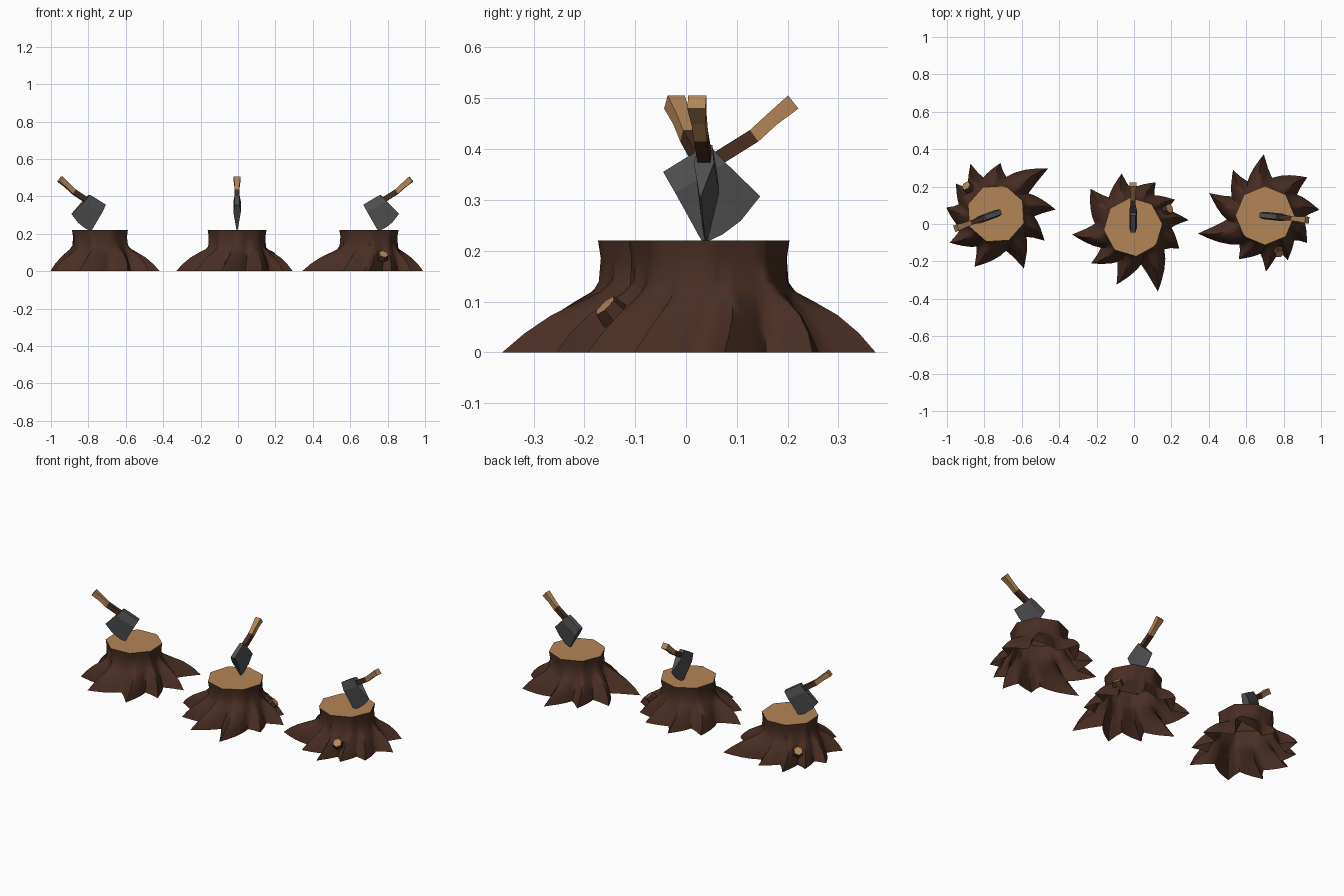
import bpy, bmesh, math
from mathutils import Vector, Matrix

if "Cube" in bpy.data.objects:
    bpy.data.objects.remove(bpy.data.objects["Cube"])


def material(name, color):
    m = bpy.data.materials.new(name)
    m.diffuse_color = (*color, 1)
    m.use_nodes = True
    m.node_tree.nodes["Principled BSDF"].inputs["Base Color"].default_value = m.diffuse_color
    return m


BARK = material("bark_brown", (0.066, 0.027, 0.0165))
WOOD = material("cut_wood", (0.45, 0.235, 0.095))
STEEL = material("dark_steel", (0.082, 0.082, 0.084))

# Three identical stumps with axes: x, y, turn in degrees
PLACES = [(-0.738, 0.055, 110), (-0.005, -0.016, 0), (0.70, 0.045, -96)]


def finish(name, bm, mats, smooth=None):
    """Turn the bmesh into one object on each of the three places."""
    bmesh.ops.recalc_face_normals(bm, faces=bm.faces)
    mesh = bpy.data.meshes.new(name)
    bm.to_mesh(mesh)
    bm.free()
    for m in mats:
        mesh.materials.append(m)
    for i, (x, y, turn) in enumerate(PLACES):
        ob = bpy.data.objects.new(f"{name}_{i + 1}", mesh)
        bpy.context.collection.objects.link(ob)
        ob.matrix_world = Matrix.Translation((x, y, 0)) @ Matrix.Rotation(math.radians(turn), 4, 'Z')
        if smooth and i == 0:
            bpy.ops.object.select_all(action='DESELECT')
            ob.select_set(True)
            bpy.context.view_layer.objects.active = ob
            bpy.ops.object.shade_smooth_by_angle(angle=math.radians(smooth))


# ---- stump: octagonal cut top flaring into hooked roots ----
ROOTS = [(7, .30), (33, .268), (63, .268), (102, .292), (138, .305),
         (187, .328), (221, .297), (254, .32), (291, .370), (335, .272)]
# height, flare in the valleys, flare on the root ridges
LEVELS = [(.22, 0, 0), (.185, 0, 0), (.14, .03, .04), (.118, .12, .17), (.10, .24, .35),
          (.073, .44, .60), (.038, .72, .82), (0, 1, 1)]
OCT_TURN, OCT_R = 6, .158


def octagon_radius(a):
    d = (a - OCT_TURN) % 45 - 22.5
    return OCT_R * math.cos(math.radians(22.5)) / math.cos(math.radians(d))


def snap(a):
    """Pull angles close to an octagon corner onto it."""
    d = (a - OCT_TURN + 22.5) % 45 - 22.5
    return a - d if abs(d) < 3.6 else a


# Root outline on the ground: long side after a tip, hooked valley before the next
outline = []
for i, (a, r) in enumerate(ROOTS):
    b, s = ROOTS[(i + 1) % len(ROOTS)]
    gap = (b - a) % 360
    valley = .205
    for t, rad in ((0, r), (.14, valley + (r - valley) * .76), (.34, valley + (r - valley) * .48),
                   (.56, valley + (r - valley) * .22), (.76, valley), (.90, valley + (s - valley) * .38)):
        outline.append((a + gap * t, rad))

bm = bmesh.new()
rings = []
for z, f_valley, f_ridge in LEVELS:
    ring = []
    for a, rad in outline:
        ridge = min(max((rad - .205) / .09, 0), 1)
        f = f_valley + (f_ridge - f_valley) * ridge
        ang = a + 10 * (1 - f_valley)
        if z > .13:
            ang = snap(ang)
        neck = octagon_radius(ang) * (1 if z > .2 else .965)
        r = neck + (rad - neck) * f
        ring.append(bm.verts.new((r * math.cos(math.radians(ang)), r * math.sin(math.radians(ang)), z)))
    rings.append(ring)
n = len(outline)
for hi, lo in zip(rings, rings[1:]):
    for k in range(n):
        bm.faces.new((hi[k], lo[k], lo[(k + 1) % n], hi[(k + 1) % n]))
bm.faces.new(rings[0]).material_index = 1
bmesh.ops.remove_doubles(bm, verts=bm.verts, dist=1e-5)
finish("stump", bm, [BARK, WOOD], smooth=75)

# ---- cut root stub: bark sides, pale end, nearly flush with the root ----
bm = bmesh.new()
way = math.radians(27)
axis = Vector((math.cos(way), math.sin(way), 1.0)).normalized()
spot = Vector((.219 * math.cos(way), .219 * math.sin(way), .092))
bmesh.ops.create_cone(bm, cap_ends=True, segments=6, radius1=.032, radius2=.026, depth=.03,
                      matrix=Matrix.Translation(spot - axis * .015) @ axis.to_track_quat('Z', 'Y').to_matrix().to_4x4())
for f in bm.faces:
    f.material_index = 1 if f.normal.dot(axis) > .9 else 0
finish("root_stub", bm, [BARK, WOOD])

# ---- axe head: profile stations from poll to cutting edge (y, z), half thickness ----
OY = .016  # profile was read in world y, shift to the stump's own centre
STATIONS = [([(-.045, .355), (.0, .383), (.045, .408)], .013),
            ([(-.022, .315), (.030, .343), (.078, .373)], .020),
            ([(.034, .214), (.072, .232), (.108, .259), (.146, .307)], .0015)]
bm = bmesh.new()
sides = [[[bm.verts.new((sx * t, y + OY, z)) for y, z in pts] for pts, t in STATIONS] for sx in (-1, 1)]
for poll, mid, edge in sides:
    for k in range(2):
        bm.faces.new((poll[k], poll[k + 1], mid[k + 1], mid[k]))
    bm.faces.new((mid[0], mid[1], edge[1], edge[0]))
    bm.faces.new((mid[1], edge[2], edge[1]))
    bm.faces.new((mid[1], mid[2], edge[3], edge[2]))
left, right = sides
for row in (0, 2):            # poll and cutting edge
    for k in range(len(left[row]) - 1):
        bm.faces.new((left[row][k], left[row][k + 1], right[row][k + 1], right[row][k]))
for col in (0, -1):           # lower and upper cheeks
    for row in range(2):
        bm.faces.new((left[row][col], left[row + 1][col], right[row + 1][col], right[row][col]))
finish("axe_head", bm, [STEEL])

# ---- axe handle: bent bar, dark near the head and pale towards the end ----
PATH = [(.012, .352, .013, .014), (.062, .381, .013, .014), (.134, .426, .013, .014),
        (.170, .459, .014, .014), (.211, .4925, .018, .0165)]
bm = bmesh.new()
rings = []
for i, (y, z, hx, hw) in enumerate(PATH):
    a, b = PATH[max(i - 1, 0)], PATH[min(i + 1, len(PATH) - 1)]
    d = Vector((0, b[0] - a[0], b[1] - a[1])).normalized()
    side = Vector((0, -d.z, d.y))
    c = Vector((0, y + OY, z))
    rings.append([bm.verts.new(c + Vector((sx * hx, 0, 0)) + side * (sw * hw))
                  for sx, sw in ((-1, -1), (1, -1), (1, 1), (-1, 1))])
for i, (p, q) in enumerate(zip(rings, rings[1:])):
    for k in range(4):
        f = bm.faces.new((p[k], p[(k + 1) % 4], q[(k + 1) % 4], q[k]))
        f.material_index = 1 if i >= 2 else 0
bm.faces.new(rings[0])
bm.faces.new(rings[-1]).material_index = 1
finish("axe_handle", bm, [BARK, WOOD])
